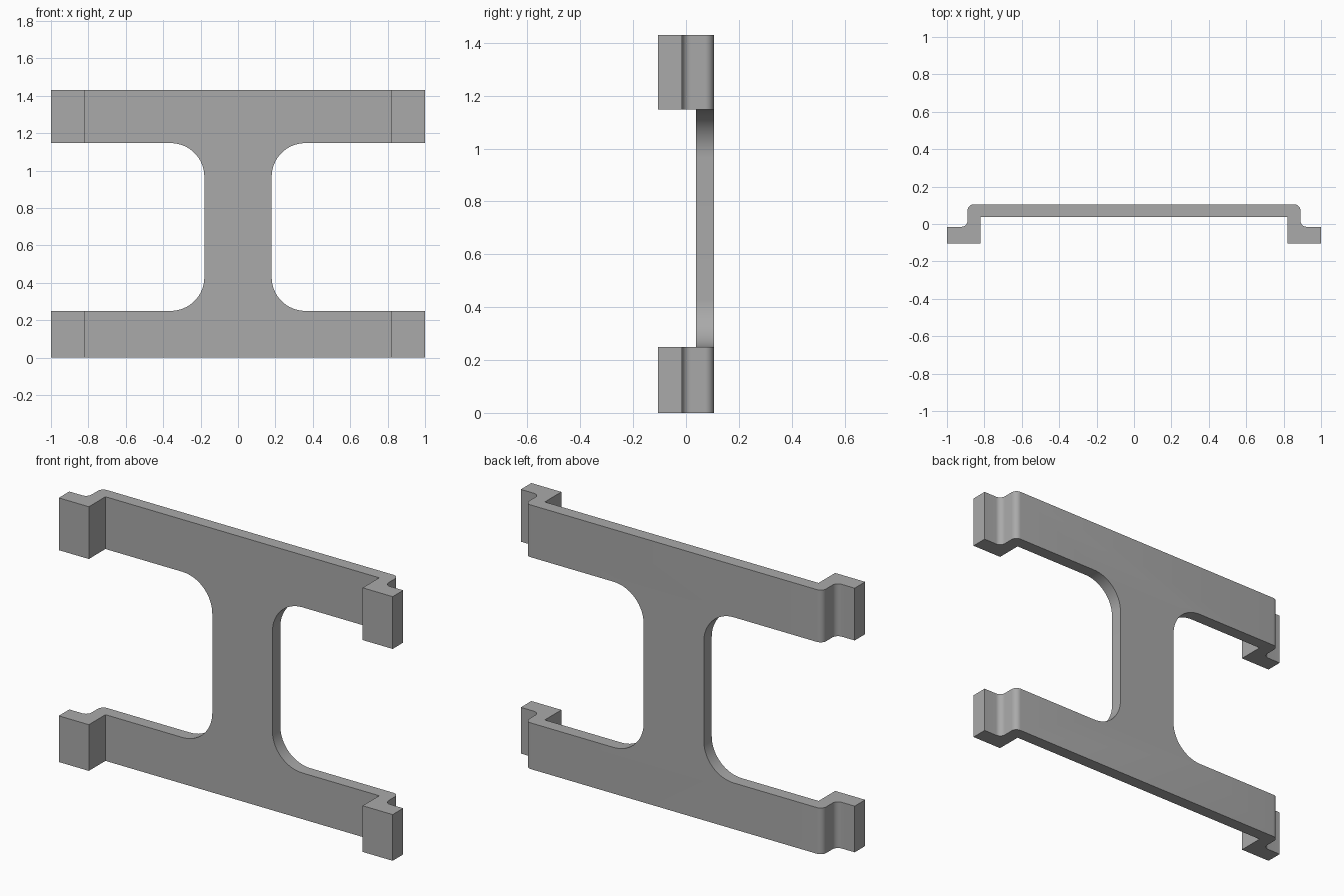
import bpy
import bmesh
from math import cos, sin, radians

if "Cube" in bpy.data.objects:
    bpy.data.objects.remove(bpy.data.objects["Cube"])

HEIGHT = 1.43
LOWER_TOP, UPPER_BOTTOM = 0.25, 1.147   # edges of the two cross bars
WEB, FILLET = 0.18, 0.18                # half width of the upright, corner radius
BACK, FRONT, FOOT_BACK = 0.105, -0.105, -0.015
PLATE_FRONT = 0.037
WALL, FOOT_IN, BEND = 0.89, 0.82, 0.033

grey = bpy.data.materials.new("plain grey")
grey.use_nodes = True
colour = (0.4, 0.4, 0.4, 1)
grey.diffuse_color = colour
grey.node_tree.nodes["Principled BSDF"].inputs["Base Color"].default_value = colour


def arc(cx, cy, r, start, end, steps):
    angles = [radians(start + (end - start) * i / steps) for i in range(steps + 1)]
    return [(cx + r * cos(a), cy + r * sin(a)) for a in angles]


def prism(name, points, direction):
    """Extrude a closed outline of 3D points along a direction."""
    bm = bmesh.new()
    face = bm.faces.new([bm.verts.new(p) for p in points])
    made = bmesh.ops.extrude_face_region(bm, geom=[face])["geom"]
    bmesh.ops.translate(bm, vec=direction,
                        verts=[v for v in made if isinstance(v, bmesh.types.BMVert)])
    bmesh.ops.recalc_face_normals(bm, faces=bm.faces)
    mesh = bpy.data.meshes.new(name)
    bm.to_mesh(mesh)
    bm.free()
    mesh.materials.append(grey)
    obj = bpy.data.objects.new(name, mesh)
    bpy.context.collection.objects.link(obj)
    return obj


# Plan profile: plate with rounded bends stepping down to a foot at each end
half = [(FOOT_IN, PLATE_FRONT), (FOOT_IN, FRONT), (1, FRONT), (1, FOOT_BACK)]
half += arc(WALL + BEND, FOOT_BACK + BEND, BEND, 270, 180, 8)
half += arc(WALL - BEND, BACK - BEND, BEND, 0, 90, 8)
outline = half + [(-x, y) for x, y in reversed(half)]
frame = prism("bracket_frame", [(x, y, 0) for x, y in outline], (0, 0, HEIGHT))

# Side openings with rounded inner corners leave the central upright
for side, label in ((1, "left"), (-1, "right")):
    cx = WEB + FILLET
    opening = arc(cx, UPPER_BOTTOM - FILLET, FILLET, 90, 180, 16)
    opening += arc(cx, LOWER_TOP + FILLET, FILLET, 180, 270, 16)
    opening += [(1.2, LOWER_TOP), (1.2, UPPER_BOTTOM)]
    cutter = prism(label + "_opening_cutter",
                   [(side * x, -0.5, z) for x, z in opening], (0, 1, 0))
    cutter.hide_render = True
    cut = frame.modifiers.new(label + "_opening", "BOOLEAN")
    cut.operation, cut.solver, cut.object = "DIFFERENCE", "EXACT", cutter
    bpy.context.view_layer.objects.active = frame
    bpy.ops.object.modifier_apply(modifier=cut.name)
    bpy.data.objects.remove(cutter)

# Smooth bends and fillets, keep the plate edges crisp
bpy.ops.object.select_all(action="DESELECT")
frame.select_set(True)
bpy.context.view_layer.objects.active = frame
bpy.ops.object.shade_smooth_by_angle(angle=radians(30))
